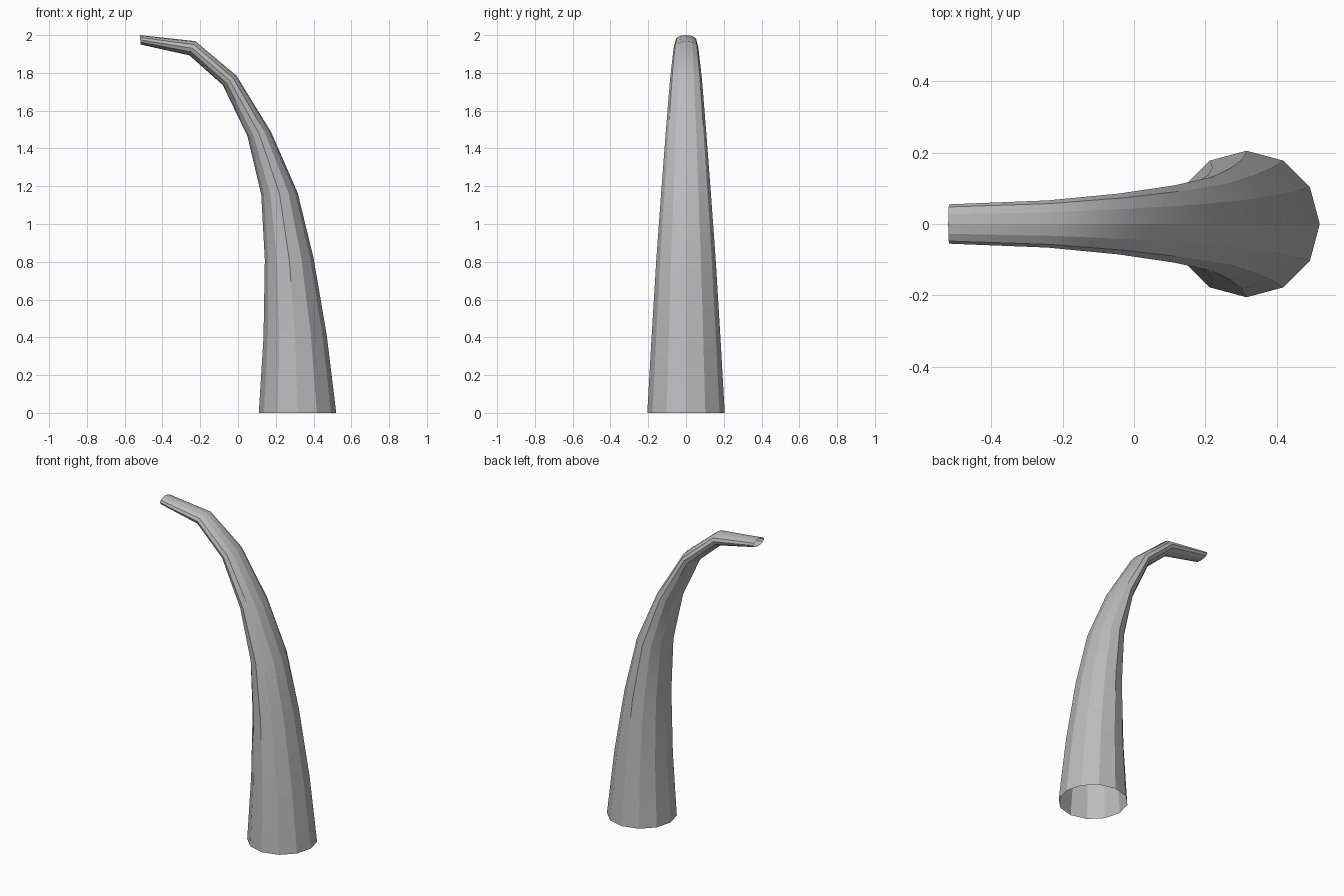
import bpy
import bmesh
import math
from mathutils import Vector

cube = bpy.data.objects.get("Cube")
if cube:
    bpy.data.objects.remove(cube, do_unlink=True)

SIDES = 12

# Plain grey surface
grey = bpy.data.materials.new("plain grey")
grey.use_nodes = True
color = (0.5, 0.5, 0.5, 1)
grey.diffuse_color = color
grey.node_tree.nodes["Principled BSDF"].inputs["Base Color"].default_value = color

# Cross-sections: outer x, z, inner x, z, half width in y
sections = [
    (0.52, 0.00, 0.11, 0.00, 0.205),
    (0.47, 0.41, 0.135, 0.40, 0.182),
    (0.40, 0.82, 0.142, 0.81, 0.157),
    (0.316, 1.165, 0.123, 1.155, 0.132),
    (0.175, 1.487, 0.05, 1.465, 0.108),
    (-0.008, 1.785, -0.08, 1.735, 0.085),
    (-0.226, 1.968, -0.257, 1.893, 0.066),
    (-0.52, 2.00, -0.515, 1.95, 0.055),
]

# Curved tapering horn, open at both ends
bm = bmesh.new()
rings = []
for ox, oz, ix, iz, width in sections:
    outer, inner = Vector((ox, 0, oz)), Vector((ix, 0, iz))
    middle, reach = (outer + inner) / 2, (outer - inner) / 2
    side = Vector((0, width, 0))
    angles = [math.tau * i / SIDES for i in range(SIDES)]
    rings.append([bm.verts.new(middle + reach * math.cos(a) + side * math.sin(a))
                  for a in angles])

for low, high in zip(rings, rings[1:]):
    for i in range(SIDES):
        j = (i + 1) % SIDES
        face = bm.faces.new((low[i], low[j], high[j], high[i]))
        face.smooth = True
        # Lengthwise facet edges stay sharp, bends stay smooth
        bm.edges.get((low[i], high[i])).smooth = False

bm.normal_update()
mesh = bpy.data.meshes.new("curved_horn")
bm.to_mesh(mesh)
bm.free()
mesh.materials.append(grey)
horn = bpy.data.objects.new("curved_horn", mesh)
bpy.context.collection.objects.link(horn)
